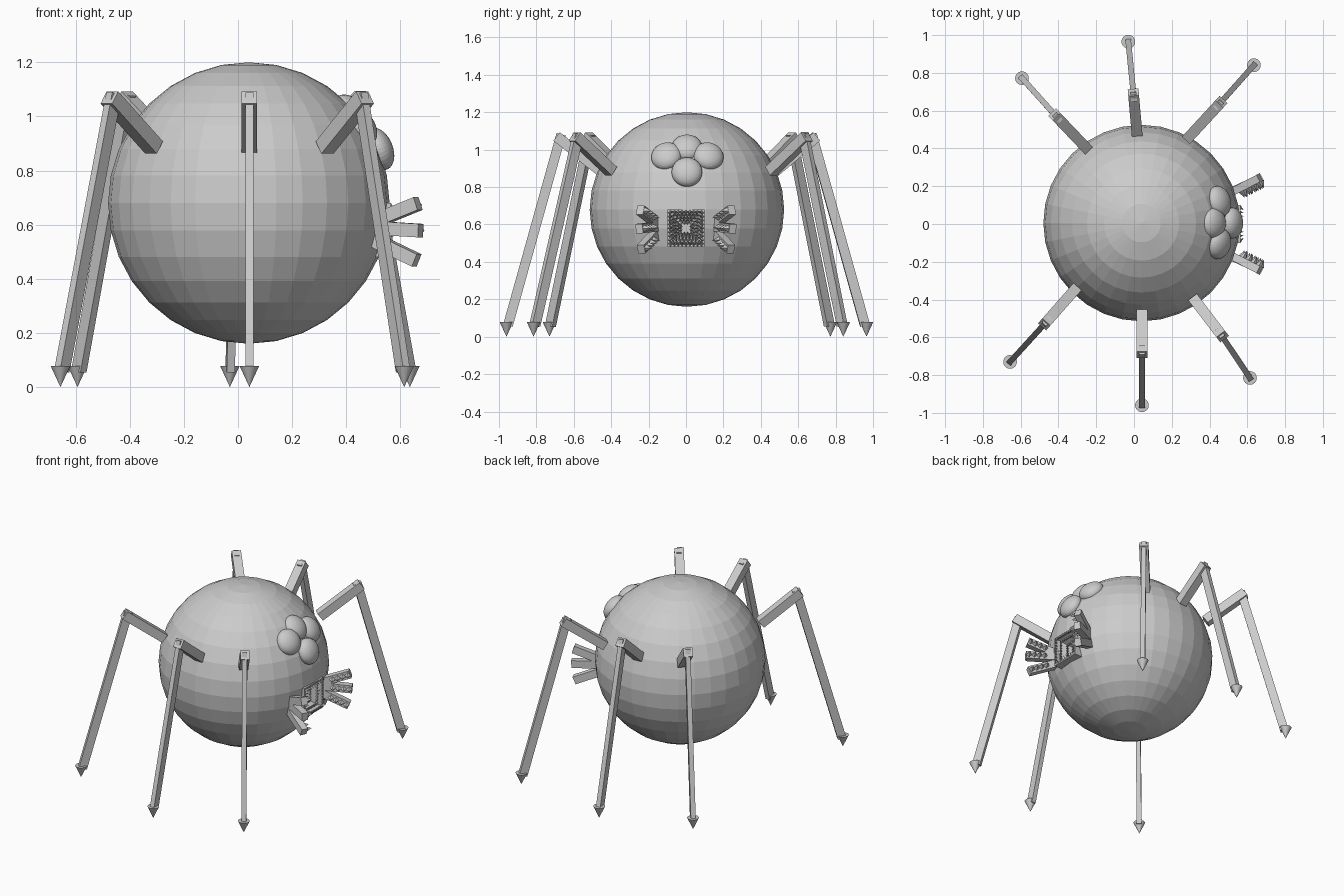
import bpy, bmesh, math
from mathutils import Vector, Matrix

if "Cube" in bpy.data.objects:
    bpy.data.objects.remove(bpy.data.objects["Cube"])

grey = bpy.data.materials.new("plain grey")
grey.diffuse_color = (0.6, 0.6, 0.6, 1)
grey.use_nodes = True
grey.node_tree.nodes["Principled BSDF"].inputs["Base Color"].default_value = grey.diffuse_color


def finish(name, bm):
    bmesh.ops.recalc_face_normals(bm, faces=bm.faces)
    me = bpy.data.meshes.new(name)
    bm.to_mesh(me)
    bm.free()
    me.materials.append(grey)
    ob = bpy.data.objects.new(name, me)
    bpy.context.collection.objects.link(ob)
    return ob


def frame(origin, z_axis, side):
    """Matrix with local z along z_axis and local x close to side."""
    z = Vector(z_axis).normalized()
    y = z.cross(Vector(side)).normalized()
    x = y.cross(z)
    m = Matrix((x, y, z)).transposed().to_4x4()
    m.translation = origin
    return m


def beam(bm, a, b, side, w_side, w_other):
    """Box from a to b; w_side is its width along the side direction."""
    a, b = Vector(a), Vector(b)
    m = frame((a + b) / 2, b - a, side)
    bmesh.ops.create_cube(bm, size=1, matrix=m @ Matrix.Diagonal(
        (w_side, w_other, (b - a).length, 1)))


def spike(bm, base, direction, radius, length, segs=4):
    d = Vector(direction).normalized()
    side = Vector((0, 0, 1)) if abs(d.z) < 0.9 else Vector((1, 0, 0))
    m = frame(Vector(base) + d * length / 2, d, side)
    bmesh.ops.create_cone(bm, cap_ends=True, segments=segs, radius1=radius,
                          radius2=0, depth=length, matrix=m)


def square_tube(name, sections):
    """Loft of squares facing x; sections are (x, half size), closed by caps."""
    bm = bmesh.new()
    rings = [[bm.verts.new((x, MY + h * sy, MZ + h * sz))
              for sy, sz in ((-1, -1), (1, -1), (1, 1), (-1, 1))] for x, h in sections]
    for r0, r1 in zip(rings, rings[1:]):
        for i in range(4):
            j = (i + 1) % 4
            bm.faces.new((r0[i], r0[j], r1[j], r1[i]))
    return bm, rings


C = Vector((0.04, 0.005, 0.68))
R = 0.52
MY, MZ = 0.0, 0.58

# Body
bm = bmesh.new()
bmesh.ops.create_uvsphere(bm, u_segments=32, v_segments=16, radius=R,
                          matrix=Matrix.Translation(C))
body = finish("body", bm)

# Funnel shaped mouth opening cut into the body
bm, rings = square_tube("mouth_cutter", [(0.40, 0.025), (0.55, 0.09), (0.70, 0.09)])
bm.faces.new(rings[0])
bm.faces.new(rings[-1])
cutter = finish("mouth_cutter", bm)
cutter.hide_render = True
mod = body.modifiers.new("mouth", 'BOOLEAN')
mod.operation = 'DIFFERENCE'
mod.solver = 'EXACT'
mod.object = cutter
bpy.context.view_layer.objects.active = body
bpy.ops.object.modifier_apply(modifier=mod.name)
bpy.data.objects.remove(cutter)

# Square mouth rim
bm, rings = square_tube("mouth_rim", [(0.49, 0.088), (0.49, 0.1), (0.565, 0.1),
                                      (0.565, 0.088), (0.49, 0.088)])
bmesh.ops.remove_doubles(bm, verts=bm.verts, dist=1e-5)
finish("mouth_rim", bm)

# Rows of teeth down the funnel
bm = bmesh.new()
for x, h, n in ((0.56, 0.093, 9), (0.53, 0.08, 8), (0.49, 0.063, 7),
                (0.455, 0.048, 5), (0.425, 0.035, 4)):
    for k in range(4):
        turn = Matrix.Rotation(k * math.pi / 2, 3, 'X')
        for i in range(n):
            t = (i + 0.5) / n * 2 - 1
            p = turn @ Vector((0, t * h, h)) + Vector((x, MY, MZ))
            d = turn @ Vector((0.8, 0, -0.8))
            spike(bm, p, d, 0.5 * h / n + 0.003, 0.028)
finish("mouth_teeth", bm)

# Four flattened eyes lying on the body
for i, (x, y, z) in enumerate(((0.52, 0.005, 0.88), (0.42, 0.005, 1.01),
                               (0.45, 0.12, 0.965), (0.45, -0.105, 0.965))):
    p = Vector((x, y, z))
    m = frame(p, p - C, (0, 1, 0)) @ Matrix.Diagonal((0.082, 0.082, 0.052, 1))
    bm = bmesh.new()
    bmesh.ops.create_uvsphere(bm, u_segments=32, v_segments=16, radius=1, matrix=m)
    finish(f"eye_{i + 1}", bm)

# Toothed feelers, three on each side of the mouth
for s, label in ((1, "left"), (-1, "right")):
    for i, (a, b) in enumerate((((0.51, 0.165, 0.615), (0.665, 0.245, 0.678)),
                                ((0.51, 0.165, 0.588), (0.675, 0.25, 0.578)),
                                ((0.50, 0.165, 0.545), (0.66, 0.24, 0.468)))):
        a = Vector((a[0], a[1] * s, a[2]))
        b = Vector((b[0], b[1] * s, b[2]))
        bm = bmesh.new()
        axis = (b - a).normalized()
        inward = axis.cross(Vector((0, 0, 1))).normalized() * s
        beam(bm, a, b, inward, 0.042, 0.05)
        for t in (0.38, 0.56, 0.74, 0.92):
            spike(bm, a.lerp(b, t) + inward * 0.02, inward, 0.019, 0.04)
        finish(f"{label}_feeler_{i + 1}", bm)

# Legs: (root xy, knee xy, foot xy)
LEGS = {
    "back_left": ((-0.25, 0.40), (-0.434, 0.593), (-0.593, 0.772)),
    "back_middle": ((0.016, 0.476), (-0.005, 0.715), (-0.03, 0.965)),
    "back_right": ((0.286, 0.455), (0.475, 0.66), (0.635, 0.841)),
    "front_left": ((-0.31, -0.344), (-0.487, -0.545), (-0.656, -0.73)),
    "front_middle": ((0.042, -0.455), (0.042, -0.71), (0.042, -0.96)),
    "front_right": ((0.32, -0.40), (0.48, -0.61), (0.614, -0.815)),
}
for name, (root, knee, foot) in LEGS.items():
    root, knee, foot = (Vector((*p, 0)) for p in (root, knee, foot))
    out = (knee - root).normalized()
    side = out.cross(Vector((0, 0, 1)))
    up = Vector((0, 0, 1))
    tip = knee - out * 0.018 + up * 1.07
    # Upper segment rising from the body
    bm = bmesh.new()
    beam(bm, root + up * 0.885, tip, side, 0.057, 0.057)
    finish(name + "_upper_leg", bm)
    # Long lower segment
    bm = bmesh.new()
    out2 = (foot - knee).normalized()
    beam(bm, tip - out * 0.025 + up * 0.012, foot - out2 * 0.008 + up * 0.06,
         out2.cross(up), 0.03, 0.052)
    finish(name + "_lower_leg", bm)
    # Pointed foot
    bm = bmesh.new()
    spike(bm, foot + up * 0.078, -up, 0.036, 0.078, 32)
    finish(name + "_foot", bm)
